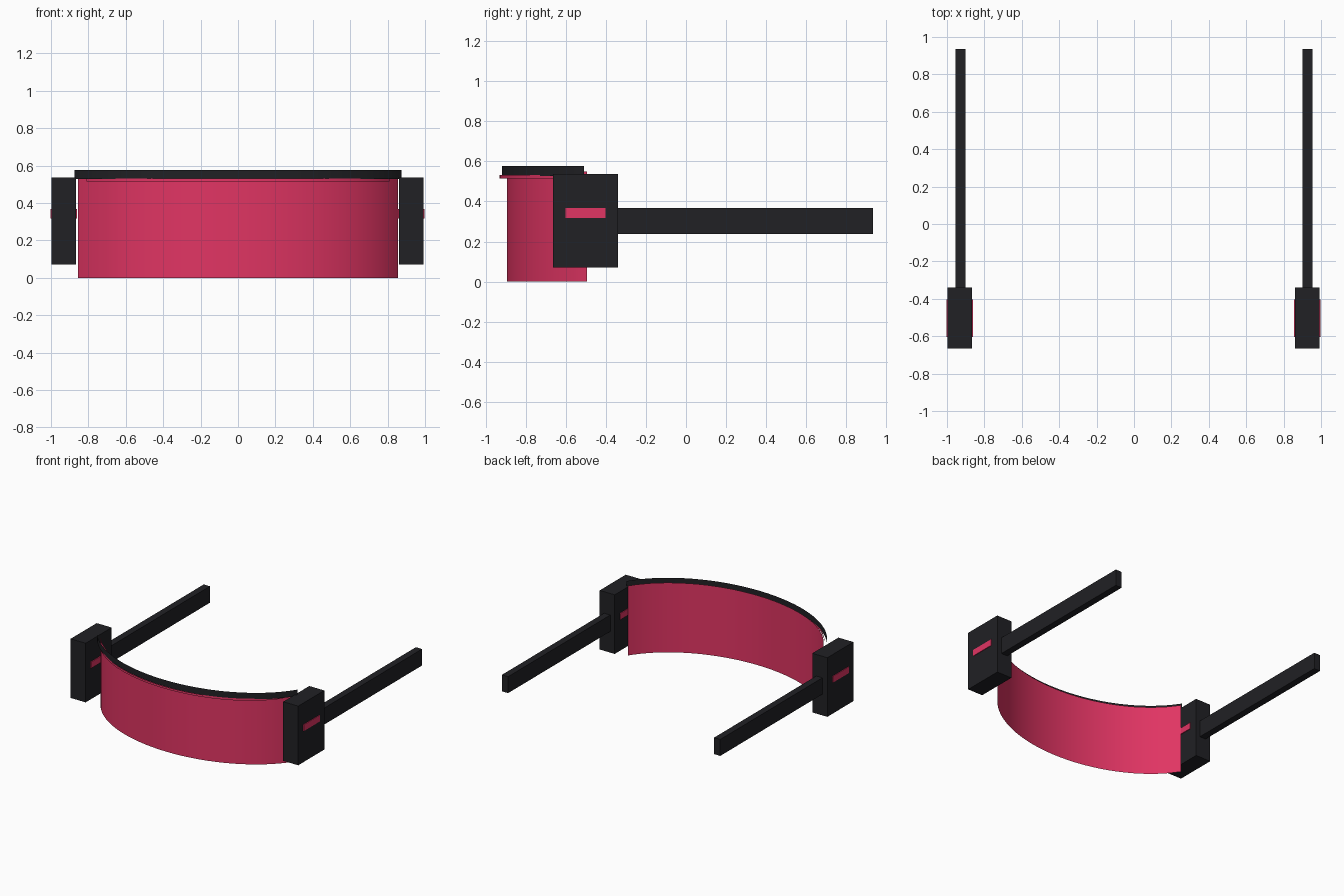
import bpy, math

if "Cube" in bpy.data.objects:
    bpy.data.objects.remove(bpy.data.objects["Cube"])


def material(name, color):
    m = bpy.data.materials.new(name)
    m.diffuse_color = color
    m.use_nodes = True
    m.node_tree.nodes["Principled BSDF"].inputs["Base Color"].default_value = m.diffuse_color
    return m


BLACK = material("black_plastic", (0.015, 0.015, 0.018, 1))
PINK = material("pink_lens", (0.75, 0.035, 0.125, 1))


def box(name, x, y, z, mat):
    """Box from (min, max) ranges on each axis."""
    bpy.ops.mesh.primitive_cube_add(size=1, location=[sum(r) / 2 for r in (x, y, z)])
    ob = bpy.context.object
    ob.name = name
    ob.scale = [r[1] - r[0] for r in (x, y, z)]
    bpy.ops.object.transform_apply(location=False, rotation=False, scale=True)
    ob.data.materials.append(mat)


def ribbon(name, half_width, y_front, y_end, z, mat, sweep=math.radians(65), n=32):
    """Upright thin sheet following an elliptical arc that bulges to -y."""
    a = half_width / math.sin(sweep)
    b = (y_end - y_front) / (1 - math.cos(sweep))
    verts = []
    for i in range(n + 1):
        t = sweep * (2 * i / n - 1)
        x, y = a * math.sin(t), y_front + b * (1 - math.cos(t))
        verts += [(x, y, z[0]), (x, y, z[1])]
    faces = [(2 * i, 2 * i + 2, 2 * i + 3, 2 * i + 1) for i in range(n)]
    me = bpy.data.meshes.new(name)
    me.from_pydata(verts, [], faces)
    me.materials.append(mat)
    me.polygons.foreach_set("use_smooth", [True] * n)
    ob = bpy.data.objects.new(name, me)
    bpy.context.collection.objects.link(ob)


# Curved lens, dark brow rim and thin trim line just below it
ribbon("lens", 0.855, -0.895, -0.495, (0.0, 0.55), PINK)
ribbon("brow_rim", 0.875, -0.92, -0.51, (0.527, 0.577), BLACK)
ribbon("trim_line", 0.81, -0.932, -0.57, (0.515, 0.532), PINK)

# Hinge blocks, accent bars through them, and temple arms
for side, s, dx in (("left", -1, -0.005), ("right", 1, 0.0)):
    def span(lo, hi):
        return sorted((s * lo + dx, s * hi + dx))
    box(side + "_hinge_block", span(0.861, 0.992), (-0.665, -0.34), (0.07, 0.537), BLACK)
    box(side + "_accent_bar", span(0.855, 0.997), (-0.603, -0.403), (0.317, 0.367), PINK)
    box(side + "_temple_arm", sorted((s * 0.9, s * 0.954)), (-0.345, 0.935), (0.237, 0.367), BLACK)
